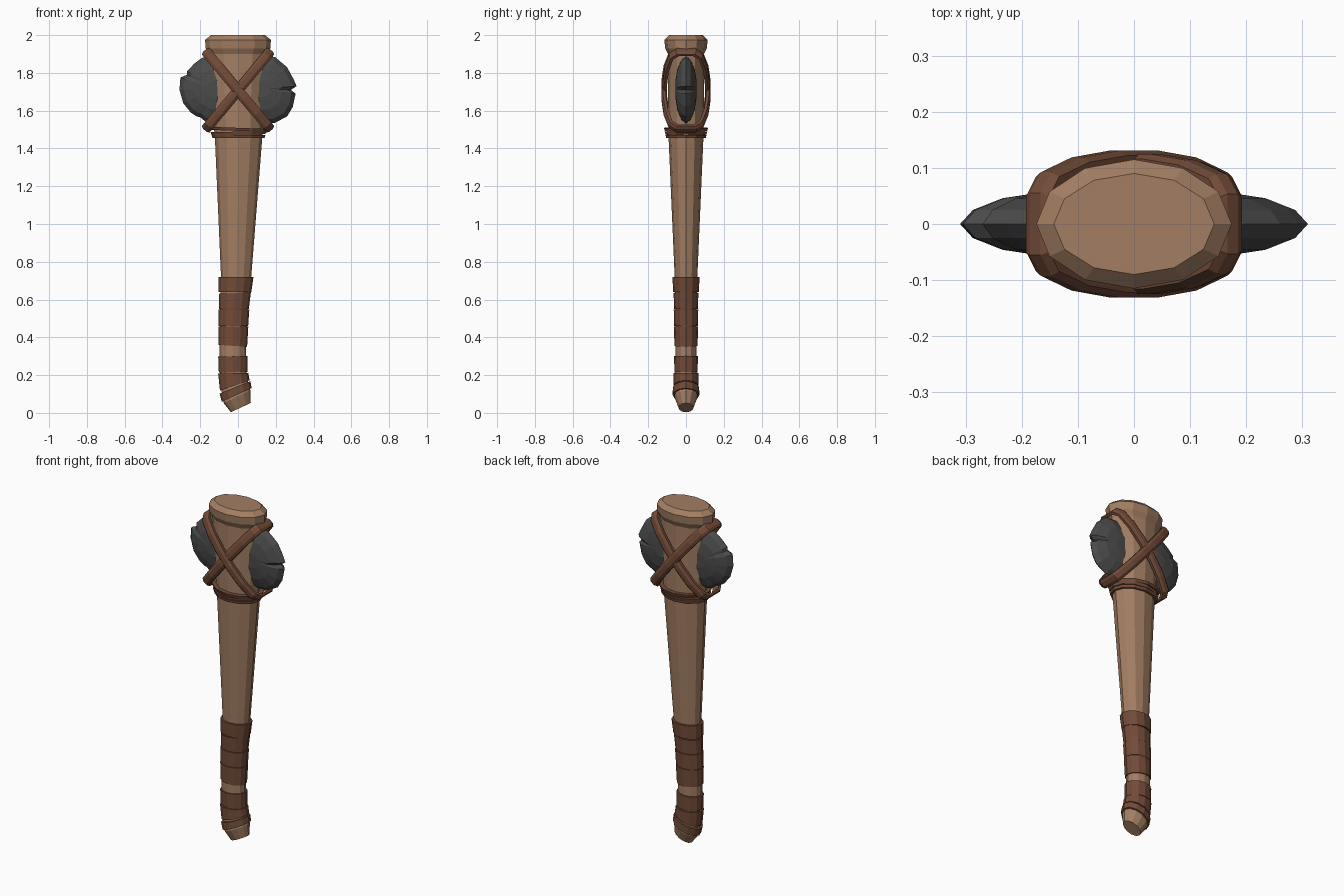
import bpy, bmesh
from math import cos, sin, pi, radians
from mathutils import Vector

if "Cube" in bpy.data.objects:
    bpy.data.objects.remove(bpy.data.objects["Cube"])

def material(name, rgb):
    m = bpy.data.materials.new(name)
    m.diffuse_color = (*rgb, 1)
    m.use_nodes = True
    m.node_tree.nodes["Principled BSDF"].inputs["Base Color"].default_value = m.diffuse_color
    return m

WOOD = material("wood", (0.37, 0.21, 0.125))
LEATHER = material("leather", (0.17, 0.07, 0.04))
STONE = material("stone", (0.07, 0.07, 0.07))

def loft(name, rings, mat, loop=False):
    """Skin equal-length rings of points; cap the ends unless looped."""
    bm = bmesh.new()
    vs = [[bm.verts.new(p) for p in r] for r in rings]
    n = len(vs[0])
    pairs = list(zip(vs, vs[1:])) + ([(vs[-1], vs[0])] if loop else [])
    for a, b in pairs:
        for i in range(n):
            j = (i + 1) % n
            bm.faces.new((a[i], a[j], b[j], b[i]))
    if not loop:
        bm.faces.new(vs[0])
        bm.faces.new(vs[-1])
    bmesh.ops.recalc_face_normals(bm, faces=bm.faces)
    me = bpy.data.meshes.new(name)
    bm.to_mesh(me)
    bm.free()
    me.materials.append(mat)
    ob = bpy.data.objects.new(name, me)
    bpy.context.collection.objects.link(ob)
    return ob

def ellipse(cx, cz, rx, ry, tilt, n=12):
    a = radians(tilt)
    return [(cx + rx * cos(t) * cos(a), ry * sin(t), cz + rx * cos(t) * sin(a))
            for t in (2 * pi * i / n for i in range(n))]

# Handle sections: height, centre x, radius x, radius y, tilt
SECTIONS = [
    (0.028, 0.015, 0.058, 0.040, 25), (0.085, -0.005, 0.078, 0.062, 25),
    (0.13, -0.015, 0.076, 0.058, 23), (0.20, -0.025, 0.070, 0.055, 5),
    (0.36, -0.028, 0.070, 0.055, 0), (0.55, -0.022, 0.073, 0.056, 0),
    (0.72, -0.010, 0.080, 0.060, 0), (1.45, 0.003, 0.125, 0.092, 0),
    (1.60, 0.0, 0.135, 0.095, 0), (1.90, 0.0, 0.153, 0.095, 0),
    (1.93, 0.0, 0.172, 0.110, 0), (1.975, 0.0, 0.174, 0.115, 0),
    (2.0, 0.0, 0.143, 0.090, 0)]
loft("handle", [ellipse(c, z, rx, ry, t) for z, c, rx, ry, t in SECTIONS], WOOD)

def section_at(z):
    for a, b in zip(SECTIONS, SECTIONS[1:]):
        if z <= b[0]:
            f = (z - a[0]) / (b[0] - a[0])
            return [p + (q - p) * f for p, q in zip(a, b)]

def band(name, z0, z1, grow, tilt0=0, tilt1=0):
    """Leather band hugging the handle between two heights."""
    rings = []
    for z, g, e in ((z0, -0.006, tilt0), (z0, grow * 0.8, tilt0),
                    (z1, grow, tilt1), (z1, -0.006, tilt1)):
        _, c, rx, ry, t = section_at(z)
        rings.append(ellipse(c, z, rx + g, ry + g, t + e))
    loft(name, rings, LEATHER)

# Grip wraps, from the top down
GRIP = [(0.64, 0.72, 0.012, 0, 0), (0.55, 0.635, 0.008, 0, 3), (0.46, 0.548, 0.009, 0, 0),
        (0.355, 0.458, 0.008, -4, 0), (0.215, 0.30, 0.008, -4, 0),
        (0.145, 0.21, 0.010, 0, -3), (0.095, 0.135, 0.012, 0, 0)]
for i, g in enumerate(GRIP):
    band(f"grip_wrap_{i + 1}", *g)

# Cord rings below the axe head
for i, (z, g, t) in enumerate([(1.463, 0.016, 0), (1.481, 0.020, 1), (1.501, 0.024, -2)]):
    band(f"neck_cord_{i + 1}", z - 0.008, z + 0.008, g, t, t)

# Chipped stone blades: rim outline in x, z, thickened by shrinking rings
RIGHT = [(0.0, 1.84), (0.1, 1.89), (0.195, 1.885), (0.26, 1.83), (0.295, 1.765), (0.31, 1.73),
         (0.28, 1.71), (0.305, 1.69), (0.29, 1.62), (0.26, 1.57), (0.195, 1.535),
         (0.1, 1.53), (0.0, 1.6)]
LEFT = [(0.0, 1.84), (-0.1, 1.89), (-0.19, 1.88), (-0.23, 1.85), (-0.27, 1.81), (-0.27, 1.79),
        (-0.305, 1.775), (-0.31, 1.71), (-0.29, 1.64), (-0.25, 1.59), (-0.22, 1.57),
        (-0.2, 1.565), (-0.17, 1.54), (-0.1, 1.53), (0.0, 1.6)]
LAYERS = [(0.25, -0.056), (0.6, -0.046), (0.88, -0.025), (1, 0),
          (0.88, 0.025), (0.6, 0.046), (0.25, 0.056)]
for name, outline, cx in (("right_blade", RIGHT, 0.12), ("left_blade", LEFT, -0.12)):
    cz = 1.715
    loft(name, [[(cx + (x - cx) * s, y, cz + (z - cz) * s) for x, z in outline]
                for s, y in LAYERS], STONE)

# Crossed straps: two tilted closed loops around the head
QUARTER = [(0.17, 0.045), (0.153, 0.078), (0.1, 0.102), (0.035, 0.113)]
LOOP = (QUARTER + [(-x, y) for x, y in reversed(QUARTER)]
        + [(-x, -y) for x, y in QUARTER] + [(x, -y) for x, y in reversed(QUARTER)])
PROFILE = [(-0.027, -0.012), (-0.027, 0.003), (-0.012, 0.012),
           (0.012, 0.012), (0.027, 0.003), (0.027, -0.012)]
for name, side, fit in (("strap_rising", 1, 1.0), ("strap_falling", -1, 1.05)):
    slope = side * 0.205 / 0.17
    normal = Vector((-slope, 0, 1)).normalized()
    rings = []
    for x, y in LOOP:
        out = Vector((x / 0.17 ** 2, y / 0.115 ** 2, 0))
        out = (out - normal * out.dot(normal)).normalized()
        p = Vector((x, y * fit, 1.708 + slope * x))
        rings.append([p + normal * w + out * h for w, h in PROFILE])
    loft(name, rings, LEATHER, loop=True)
